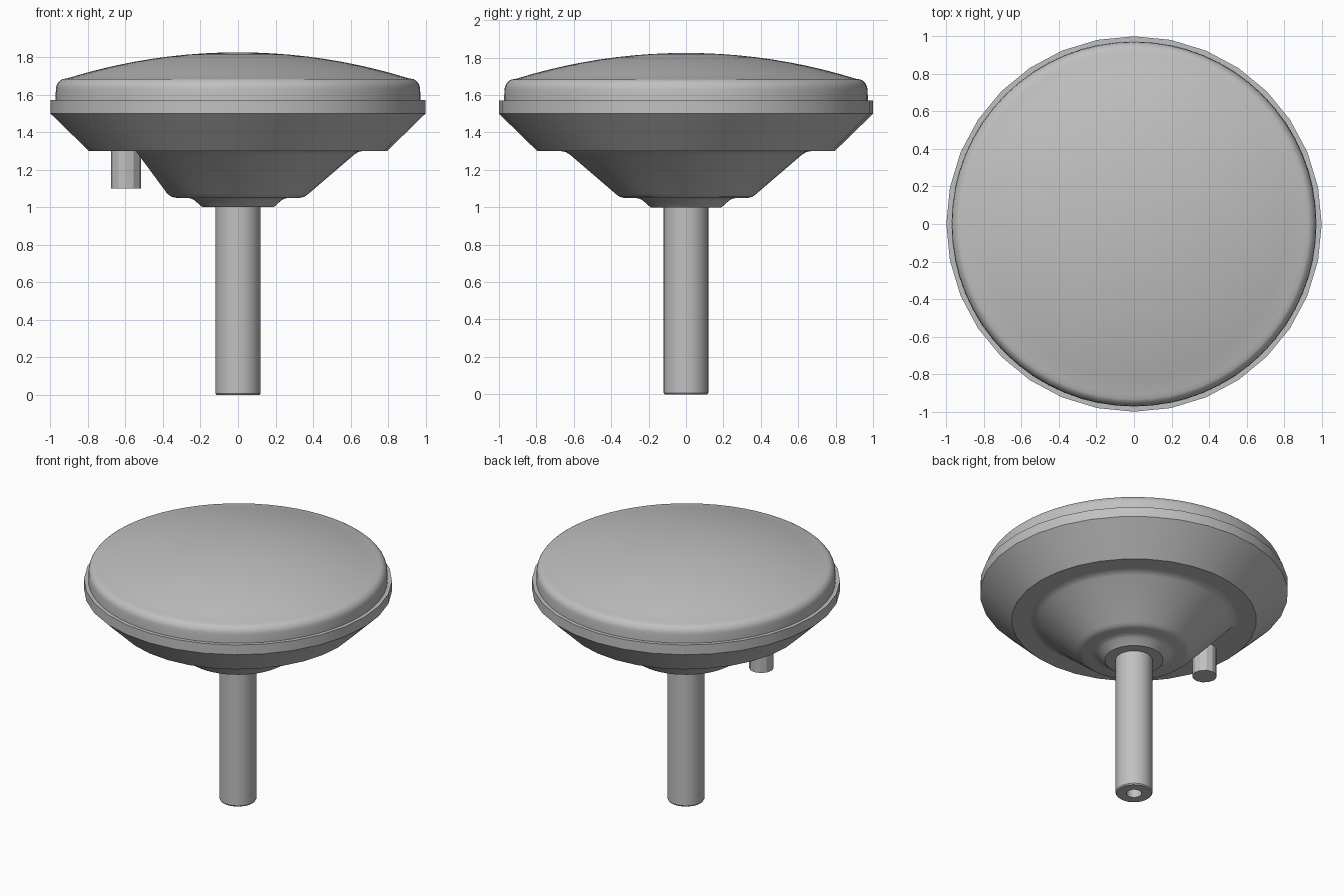
import bpy, bmesh, math
from mathutils import Vector

cube = bpy.data.objects.get("Cube")
if cube:
    bpy.data.objects.remove(cube, do_unlink=True)

grey = bpy.data.materials.new("satin_grey")
grey.use_nodes = True
grey.diffuse_color = (0.53, 0.53, 0.53, 1)
grey.node_tree.nodes["Principled BSDF"].inputs["Base Color"].default_value = (0.53, 0.53, 0.53, 1)


def lathe(name, profile, sides, centre=(0, 0), angle=30, cut=None):
    """Revolve (radius, height) points about z; optionally slice with a plane."""
    bm = bmesh.new()
    pts = [bm.verts.new((r, 0, z)) for r, z in profile]
    edges = [bm.edges.new(pair) for pair in zip(pts, pts[1:])]
    bmesh.ops.spin(bm, geom=pts + edges, cent=(0, 0, 0), axis=(0, 0, 1),
                   angle=math.tau, steps=sides, use_merge=False)
    bmesh.ops.remove_doubles(bm, verts=bm.verts[:], dist=0.0005)
    if cut:
        point, normal = cut
        res = bmesh.ops.bisect_plane(
            bm, geom=bm.verts[:] + bm.edges[:] + bm.faces[:],
            plane_co=point, plane_no=normal, clear_outer=True)
        rim = [e for e in res["geom_cut"] if isinstance(e, bmesh.types.BMEdge)]
        bmesh.ops.holes_fill(bm, edges=rim, sides=0)
    bmesh.ops.recalc_face_normals(bm, faces=bm.faces[:])
    mesh = bpy.data.meshes.new(name)
    bm.to_mesh(mesh)
    bm.free()
    mesh.materials.append(grey)
    obj = bpy.data.objects.new(name, mesh)
    obj.location = (*centre, 0)
    bpy.context.collection.objects.link(obj)
    bpy.ops.object.select_all(action="DESELECT")
    obj.select_set(True)
    bpy.context.view_layer.objects.active = obj
    bpy.ops.object.shade_smooth_by_angle(angle=math.radians(angle))
    return obj


def arc(cr, cz, radius, start, end, steps):
    """Profile points along an arc, angles in degrees from the radial axis."""
    angles = [math.radians(start + (end - start) * i / steps) for i in range(steps + 1)]
    return [(cr + radius * math.cos(a), cz + radius * math.sin(a)) for a in angles]


# Domed cover: short wall, rounded shoulder, shallow spherical cap
cap_radius, cap_top = 3.06, 1.825
cap = arc(0, cap_top - cap_radius, cap_radius, 72.7, 90, 10)
shoulder = arc(0.91, 1.628, 0.06, 0, 66, 6)
lathe("domed_cover", [(0, 1.55), (0.972, 1.55), (0.972, 1.6)] + shoulder + cap, 64)

# Rim band and tapered underside
lathe("rim_body", [(0, 1.57), (1, 1.57), (1, 1.5), (0.795, 1.3), (0, 1.3)], 32, angle=25)

# Lower cone with soft corners, sliced flat beside the connector
top, low = Vector((-0.545, 0, 1.3)), Vector((-0.39, 0, 1.09))
slope = low - top
outward = Vector((-abs(slope.z), 0, -slope.x))
lathe("lower_cone",
      [(0, 1.31), (0.67, 1.31), (0.67, 1.3), (0.645, 1.296), (0.62, 1.281),
       (0.375, 1.071), (0.355, 1.056), (0.33, 1.05), (0, 1.05)],
      48, cut=(top, outward))

# Collar flaring into the cone
lathe("stem_collar",
      [(0, 1.06), (0.27, 1.06), (0.27, 1.05), (0.25, 1.046), (0.232, 1.037),
       (0.19, 1.0), (0, 1.0)], 48)

# Stem with a bored lower end
lathe("stem",
      [(0, 1.03), (0.12, 1.03), (0.12, 0.008), (0.114, 0), (0.05, 0),
       (0.05, 0.4), (0, 0.4)], 32)

# Cable connector under the rim
lathe("cable_connector", [(0, 1.32), (0.08, 1.32), (0.08, 1.1), (0, 1.1)],
      12, centre=(-0.597, 0), angle=20)
